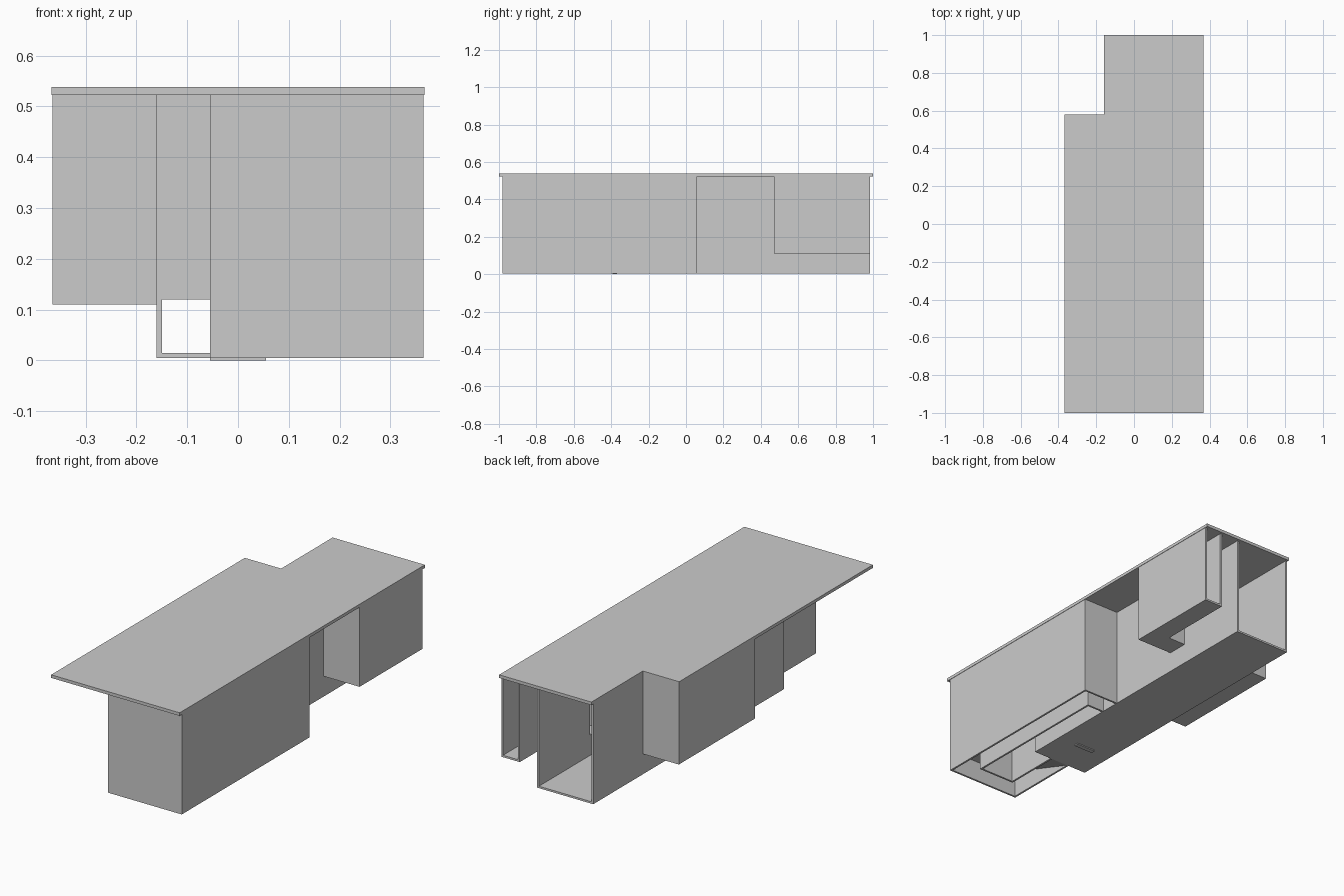
import bpy, bmesh

if "Cube" in bpy.data.objects:
    bpy.data.objects.remove(bpy.data.objects["Cube"])

T = 0.01                      # panel thickness
LOW, MID, TOP = 0.005, 0.11, 0.525


def prism(name, pts, z0, z1):
    """Extrude a plan outline from z0 to z1."""
    bm = bmesh.new()
    f = bm.faces.new([bm.verts.new((x, y, z0)) for x, y in pts])
    r = bmesh.ops.extrude_face_region(bm, geom=[f])
    for v in r["geom"]:
        if isinstance(v, bmesh.types.BMVert):
            v.co.z = z1
    bmesh.ops.recalc_face_normals(bm, faces=bm.faces)
    me = bpy.data.meshes.new(name)
    bm.to_mesh(me)
    bm.free()
    ob = bpy.data.objects.new(name, me)
    bpy.context.collection.objects.link(ob)
    return ob


def box(name, x0, x1, y0, y1, z0, z1):
    return prism(name, [(x0, y0), (x1, y0), (x1, y1), (x0, y1)], z0, z1)


def hall_wall(name, x, y0, y1, doors):
    """Long wall with openings above the upper floor level."""
    y = y0
    for a, b in doors:
        box(name, x, x + T, y, a, LOW, TOP)
        box(name + "_sill", x, x + T, a, b, LOW, MID + T)
        y = b
    box(name, x, x + T, y, y1, LOW, TOP)


# roof slab with one notched corner
prism("roof", [(-.367, -1), (.367, -1), (.367, 1), (-.16, 1), (-.16, .58), (-.367, .58)], .522, .538)

# central hall: floor, side walls, front end walls
box("hall_floor", -.16, .155, -.57, .985, LOW, LOW + T)
hall_wall("hall_left_wall", -.16, -.57, .985, [(-.03, .06), (.48, .57)])
hall_wall("hall_right_wall", .15, -.57, .985, [(-.04, .05), (.48, .57)])
box("hall_end_wall", -.16, -.055, -.57, -.56, .12, TOP)
box("hall_end_wall_inner", .05, .16, -.57, -.56, LOW, TOP)
box("floor_strip", -.055, .055, -.392, -.368, 0, LOW)

# front passage: outer walls
box("front_wall", -.055, .365, -.98, -.97, LOW, TOP)
box("front_left_wall", -.055, -.045, -.98, -.56, LOW, TOP)
box("front_right_wall", .355, .365, -.98, .06, LOW, TOP)
box("front_back_wall", .155, .365, .05, .06, LOW, TOP)
# front passage: inner core walls
box("core_front_wall", .05, .26, -.875, -.865, LOW, TOP)
box("core_left_wall", .05, .06, -.875, -.56, LOW, TOP)
box("core_right_wall", .25, .26, -.875, -.045, LOW, TOP)
box("core_back_wall", .155, .26, -.055, -.045, LOW, TOP)
# front passage: raised floor and the ramp up to it
prism("front_passage_floor", [(-.05, -.975), (.36, -.975), (.36, .055), (.155, .055),
                              (.155, -.05), (.255, -.05), (.255, -.87), (-.05, -.87)], MID, MID + T)
ramp = box("ramp", -.05, .055, -.87, -.57, MID, MID + T)
for v in ramp.data.vertices:
    if v.co.y > -.6:
        v.co.z -= MID - LOW

# rear right passage, an L open at the back
prism("rear_passage_floor", [(.155, .47), (.365, .47), (.365, .985), (.26, .985),
                             (.26, .58), (.155, .58)], MID, MID + T)
box("rear_outer_wall", .355, .365, .47, .985, MID, TOP)
box("rear_front_wall", .155, .365, .47, .48, MID, TOP)
box("rear_inner_wall", .26, .27, .57, .985, MID, TOP)
box("rear_return_wall", .155, .27, .57, .58, MID, TOP)

# left passage, a U joining the hall at both ends
prism("left_passage_floor", [(-.16, -.04), (-.16, .065), (-.26, .065), (-.26, .475), (-.16, .475),
                             (-.16, .58), (-.365, .58), (-.365, -.04)], MID, MID + T)
box("left_outer_wall", -.365, -.355, -.04, .58, MID, TOP)
box("left_front_wall", -.365, -.16, -.04, -.03, MID, TOP)
box("left_back_wall", -.365, -.16, .57, .58, MID, TOP)
box("left_inner_wall", -.27, -.26, .055, .485, MID, TOP)
for y in (.055, .475):
    box("left_inner_return", -.27, -.16, y, y + T, MID, TOP)
